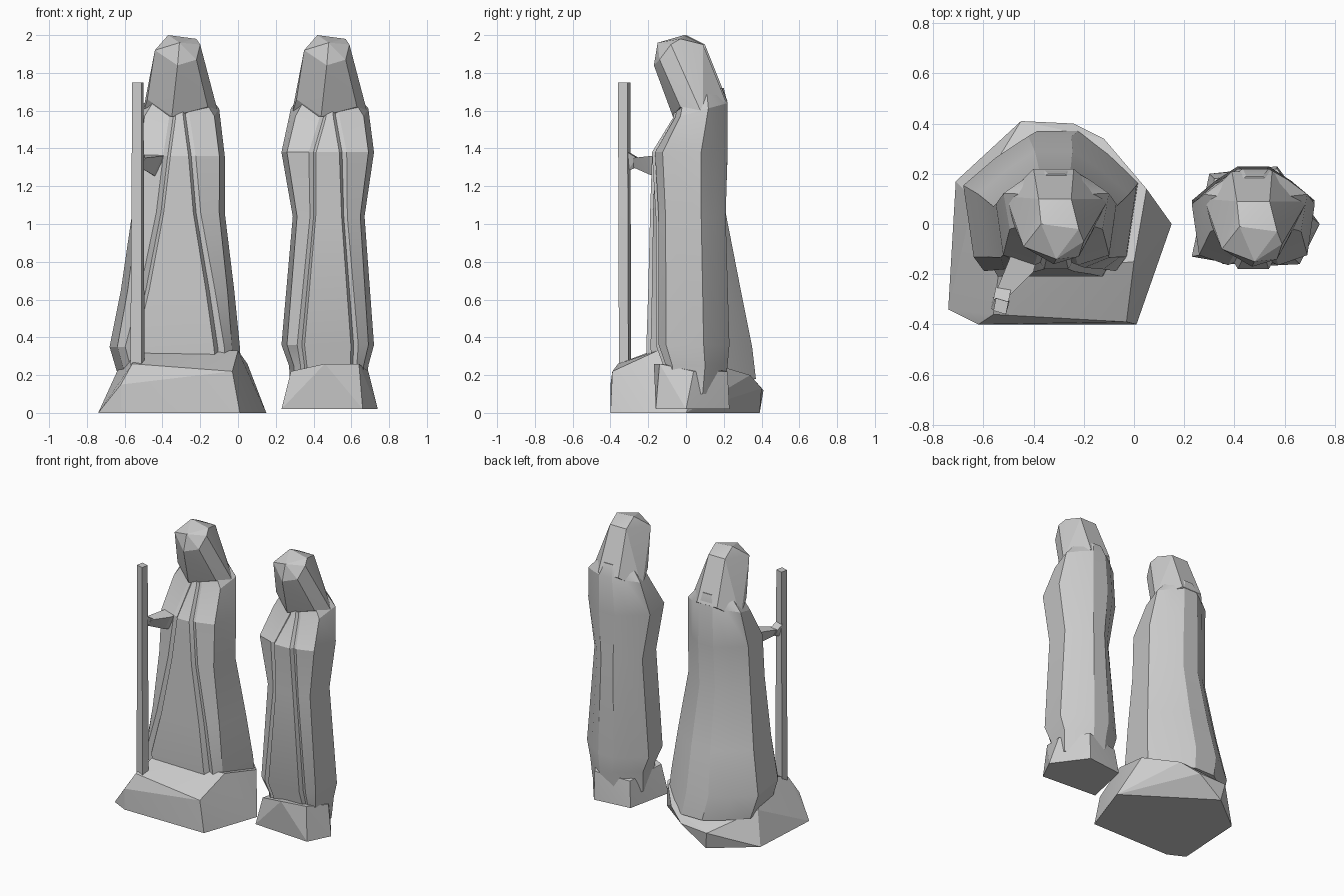
import bpy
import bmesh
import math

cube = bpy.data.objects.get("Cube")
if cube:
    bpy.data.objects.remove(cube, do_unlink=True)

stone = bpy.data.materials.new("grey_stone")
stone.use_nodes = True
GREY = (0.6, 0.6, 0.6, 1)
stone.diffuse_color = GREY
stone.node_tree.nodes["Principled BSDF"].inputs["Base Color"].default_value = GREY


def finish(name, bm, angle=25):
    bmesh.ops.recalc_face_normals(bm, faces=bm.faces)
    mesh = bpy.data.meshes.new(name)
    bm.to_mesh(mesh)
    bm.free()
    mesh.materials.append(stone)
    obj = bpy.data.objects.new(name, mesh)
    bpy.context.collection.objects.link(obj)
    bpy.ops.object.select_all(action="DESELECT")
    obj.select_set(True)
    bpy.context.view_layer.objects.active = obj
    bpy.ops.object.shade_smooth_by_angle(angle=math.radians(angle))
    return obj


def hull(name, points, dx=0, dy=0):
    """Faceted solid wrapped around a few corner points."""
    bm = bmesh.new()
    for x, y, z in points:
        bm.verts.new((x + dx, y + dy, z))
    bmesh.ops.convex_hull(bm, input=bm.verts)
    loose = [v for v in bm.verts if not v.link_faces]
    bmesh.ops.delete(bm, geom=loose, context="VERTS")
    bmesh.ops.dissolve_limit(bm, angle_limit=0.03, verts=bm.verts, edges=bm.edges)
    return finish(name, bm, 15)


def robe_section(w):
    """Half section from the front panel edge round to the back."""
    return [(w, -1), (w + .06, -.87), (w + .16, -.92), (.88, -.72),
            (1, .3), (.62, .7), (.25, 1)]


def robe(name, rows):
    """Loft of sections: height, left, right, front, back, panel width, tilt."""
    bm = bmesh.new()
    rings = []
    for z, x0, x1, y0, y1, w, tilt in rows:
        half = robe_section(w)
        section = half + [(-u, v) for u, v in reversed(half)]
        cx, cy = (x0 + x1) / 2, (y0 + y1) / 2
        rings.append([bm.verts.new((cx + u * (x1 - x0) / 2,
                                    cy + v * (y1 - y0) / 2,
                                    z + tilt * v)) for u, v in section])
    n = len(rings[0])
    for a, b in zip(rings, rings[1:]):
        for i in range(n):
            j = (i + 1) % n
            bm.faces.new((a[i], a[j], b[j], b[i]))
    bm.faces.new(rings[0])
    bm.faces.new(rings[-1])
    return finish(name, bm)


# Pointed hoods with an overhanging brow
hood = [(-.37, 0, 2), (-.22, -.02, 1.98), (-.44, -.09, 1.92), (-.2, -.07, 1.95),
        (-.32, -.16, 1.84), (-.22, -.13, 1.87), (-.31, -.14, 1.96),
        (-.38, .1, 1.95), (-.25, .1, 1.95),
        (-.48, 0, 1.66), (-.35, -.06, 1.57), (-.16, -.02, 1.62),
        (-.1, .1, 1.57), (-.24, .22, 1.65), (-.4, .22, 1.65), (-.51, .11, 1.56)]
hull("staff_bearer_hood", hood)
hull("companion_hood", hood, .79, -.01)

# Long robes
robe("staff_bearer_robe", [
    (1.7, -.44, -.18, -.03, .2, .1, .02),
    (1.6, -.52, -.1, -.06, .22, .1, .04),
    (1.36, -.55, -.07, -.18, .22, .2, 0),
    (1.06, -.56, -.07, -.19, .21, .32, 0),
    (.65, -.62, -.02, -.2, .29, .5, 0),
    (.35, -.68, .01, -.21, .35, .6, 0),
    (.18, -.63, .02, -.2, .37, .6, 0)])
robe("companion_robe", [
    (1.7, .35, .61, -.04, .19, .1, .02),
    (1.6, .28, .69, -.07, .22, .1, .04),
    (1.38, .23, .72, -.18, .22, .25, 0),
    (1.04, .29, .67, -.16, .21, .36, 0),
    (.36, .23, .72, -.16, .23, .5, 0),
    (.25, .27, .69, -.12, .22, .55, 0),
    (.1, .28, .68, -.12, .2, .55, 0)])

# Bases
hull("staff_bearer_base", [
    (-.74, -.34, 0), (-.62, -.4, 0), (.01, -.4, 0), (.15, 0, 0),
    (-.43, .39, 0), (-.71, .17, 0),
    (-.62, -.4, .15), (-.56, -.36, .26), (-.03, -.39, .22),
    (0, -.15, .33), (-.54, -.2, .32), (-.64, .1, .22),
    (-.45, .41, .12), (-.24, .4, .13), (-.12, .34, .2), (.05, .14, .26)])
hull("companion_base", [
    (.23, -.13, .02), (.66, -.16, .02), (.74, 0, .02), (.57, .23, .02),
    (.3, .2, .02), (.28, -.12, .22), (.46, -.17, .26), (.64, -.14, .26),
    (.69, .04, .22), (.57, .22, .22), (.32, .18, .2)])

# Outstretched arm and staff
hull("arm", [
    (-.38, -.1, 1.37), (-.48, -.1, 1.37), (-.42, -.1, 1.24),
    (-.4, -.19, 1.36), (-.47, -.19, 1.36), (-.45, -.19, 1.26),
    (-.49, -.28, 1.35), (-.55, -.27, 1.35), (-.52, -.28, 1.3)])
hull("hand", [
    (-.49, -.26, 1.35), (-.55, -.25, 1.35), (-.52, -.26, 1.3),
    (-.5, -.31, 1.38), (-.56, -.3, 1.38), (-.53, -.31, 1.28)])
hull("staff", [
    (-.56, -.345, 1.75), (-.51, -.36, 1.75), (-.5, -.31, 1.75), (-.55, -.295, 1.75),
    (-.57, -.335, .25), (-.51, -.355, .25), (-.495, -.305, .25), (-.56, -.29, .25)])
